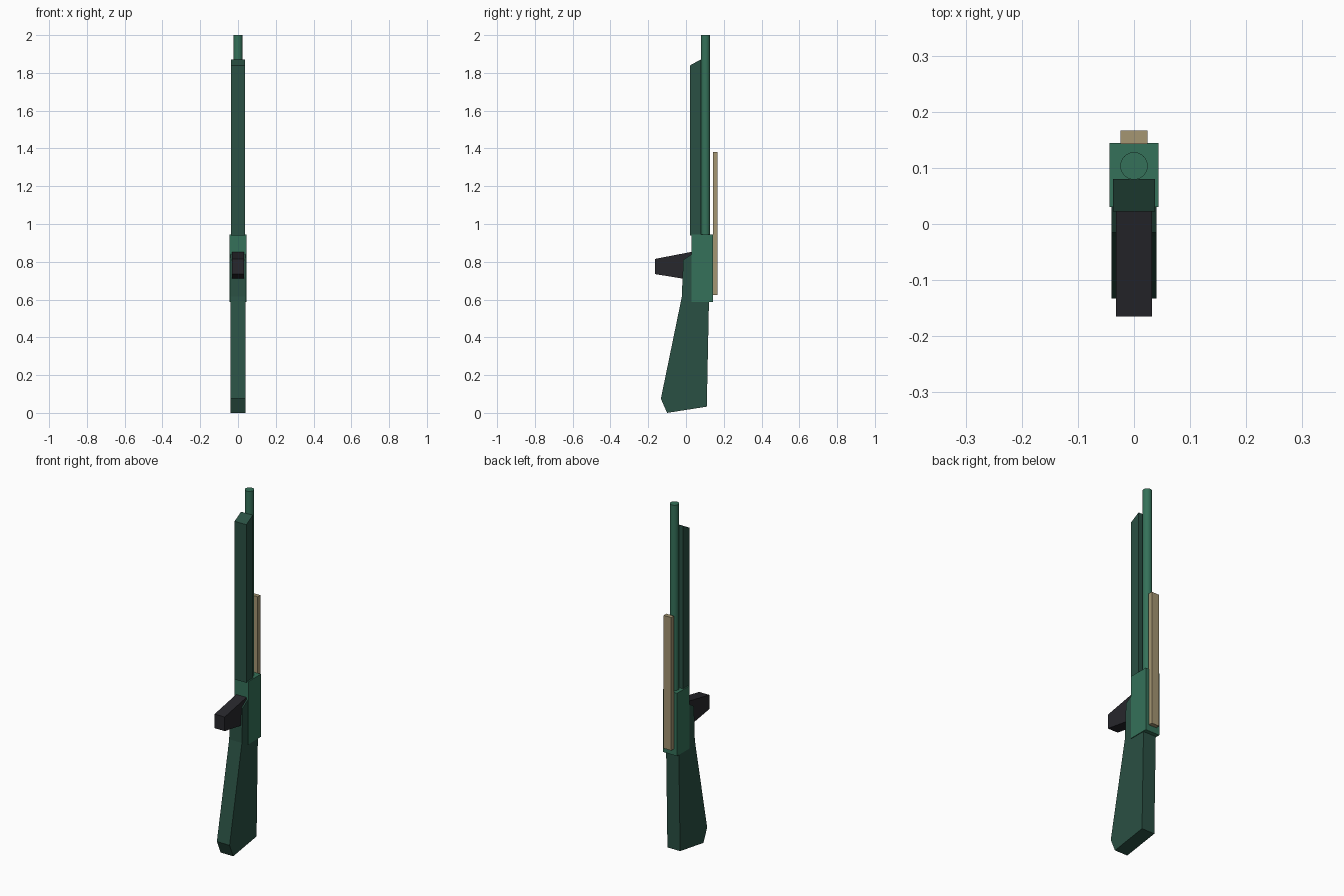
import bpy, bmesh

if "Cube" in bpy.data.objects:
    bpy.data.objects.remove(bpy.data.objects["Cube"])


def material(name, rgb):
    m = bpy.data.materials.new(name)
    m.diffuse_color = (*rgb, 1)
    m.use_nodes = True
    m.node_tree.nodes["Principled BSDF"].inputs["Base Color"].default_value = m.diffuse_color
    return m


dark_green = material("dark_green", (0.023, 0.08, 0.056))
green = material("green", (0.035, 0.165, 0.1))
tan = material("tan", (0.376, 0.305, 0.17))
black = material("black", (0.02, 0.02, 0.025))


def slab(name, profile, half_width, mat):
    """Extrude a side profile of (y, z) points across x."""
    bm = bmesh.new()
    face = bm.faces.new([bm.verts.new((-half_width, y, z)) for y, z in profile])
    ext = bmesh.ops.extrude_face_region(bm, geom=[face])
    verts = [g for g in ext["geom"] if isinstance(g, bmesh.types.BMVert)]
    bmesh.ops.translate(bm, verts=verts, vec=(2 * half_width, 0, 0))
    bmesh.ops.recalc_face_normals(bm, faces=bm.faces)
    mesh = bpy.data.meshes.new(name)
    bm.to_mesh(mesh)
    bm.free()
    mesh.materials.append(mat)
    obj = bpy.data.objects.new(name, mesh)
    bpy.context.collection.objects.link(obj)
    return obj


def rect(y0, y1, z0, z1):
    return [(y0, z0), (y1, z0), (y1, z1), (y0, z1)]


# Butt stock, running up into the receiver
slab("stock", [(-0.10, 0.005), (0.11, 0.038), (0.122, 0.62), (0.122, 0.84),
               (0.03, 0.845), (-0.015, 0.815), (-0.022, 0.62), (-0.133, 0.08)],
     0.04, dark_green).location.z = -0.005
# Receiver block
slab("receiver", rect(0.03, 0.144, 0.588, 0.945), 0.044, green)
# Fore-end with slanted tip
slab("fore_end", [(0.022, 0.94), (0.08, 0.94), (0.08, 1.872), (0.022, 1.84)],
     0.037, dark_green)
# Tapered box magazine
slab("magazine", [(-0.165, 0.735), (0.032, 0.703), (0.032, 0.853), (-0.165, 0.815)],
     0.032, black)
# Strip along the back
slab("top_strip", rect(0.143, 0.167, 0.623, 1.38), 0.024, tan)

# Round barrel
bpy.ops.mesh.primitive_cylinder_add(vertices=24, radius=0.0245, depth=1.07,
                                    location=(0, 0.1035, 1.465))
barrel = bpy.context.object
barrel.name = "barrel"
barrel.data.materials.append(green)
bpy.ops.object.shade_smooth_by_angle()
